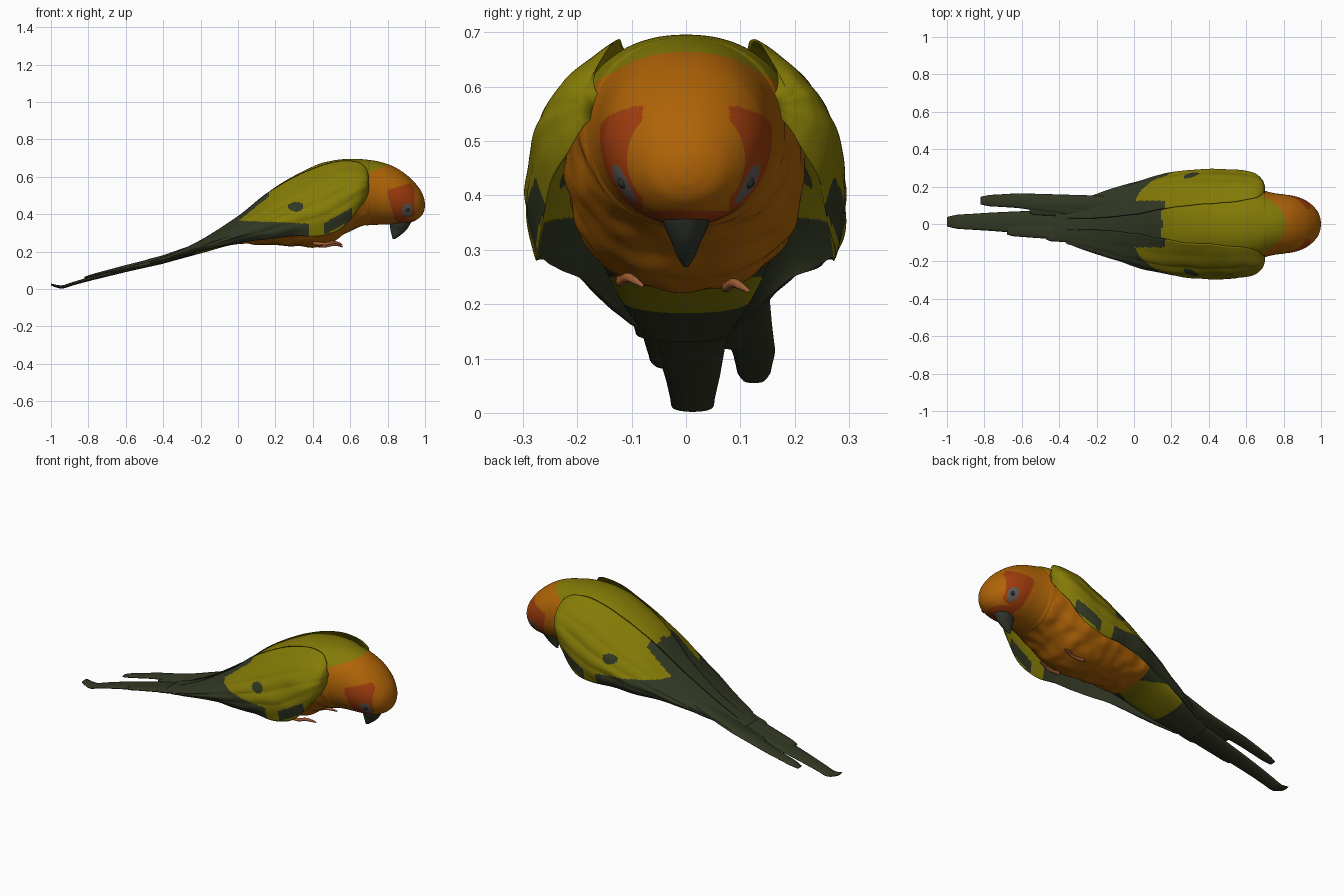
import bpy, bmesh, math
from mathutils import Vector, noise

if "Cube" in bpy.data.objects:
    bpy.data.objects.remove(bpy.data.objects["Cube"])


def material(name, rgb):
    m = bpy.data.materials.new(name)
    m.diffuse_color = (*rgb, 1)
    m.use_nodes = True
    m.node_tree.nodes["Principled BSDF"].inputs["Base Color"].default_value = m.diffuse_color
    return m


MATS = [material("orange", (0.43, 0.125, 0.002)),
        material("yellow_green", (0.23, 0.195, 0.002)),
        material("dark_green", (0.031, 0.039, 0.017)),
        material("red", (0.36, 0.046, 0.004)),
        material("grey_skin", (0.13, 0.11, 0.10)),
        material("beak_dark", (0.032, 0.038, 0.026)),
        material("foot_pink", (0.36, 0.11, 0.035)),
        material("eye_dark", (0.03, 0.025, 0.022))]
ORANGE, YELLOW, GREEN, RED, GREY, BEAK, FOOT, DARK = range(8)


def spline(st, steps):
    """Smooth rows of numbers through the given stations."""
    rows = []
    for i in range(len(st) - 1):
        a, b, c, d = st[max(i - 1, 0)], st[i], st[i + 1], st[min(i + 2, len(st) - 1)]
        for k in range(steps):
            t = k / steps
            rows.append([0.5 * (2 * q + (r - p) * t + (2 * p - 5 * q + 4 * r - s) * t * t
                                + (3 * q - p - 3 * r + s) * t ** 3)
                         for p, q, r, s in zip(a, b, c, d)])
    return rows + [list(st[-1])]


def loft(name, stations, ring, steps, rule):
    """Skin closed rings made from each station; rule picks a colour per face."""
    bm = bmesh.new()
    rings = [[bm.verts.new(p) for p in ring(*row)] for row in spline(stations, steps)]
    n = len(rings[0])
    for a, b in zip(rings, rings[1:]):
        for j in range(n):
            bm.faces.new((a[j], a[(j + 1) % n], b[(j + 1) % n], b[j]))
    bm.faces.new(rings[0])
    bm.faces.new(rings[-1])
    bmesh.ops.recalc_face_normals(bm, faces=bm.faces)
    for f in bm.faces:
        f.smooth = True
        f.material_index = rule(f.calc_center_median()) if callable(rule) else rule
    me = bpy.data.meshes.new(name)
    bm.to_mesh(me)
    bm.free()
    for m in MATS:
        me.materials.append(m)
    ob = bpy.data.objects.new(name, me)
    bpy.context.collection.objects.link(ob)
    return ob


# Body and head: x, top z, bottom z, half width
BODY = [(-0.42, .165, .13, .08), (-0.2, .25, .19, .125), (0, .38, .24, .165),
        (0.2, .545, .232, .195), (0.4, .655, .225, .215), (0.5, .685, .25, .217),
        (0.58, .695, .30, .207), (0.66, .694, .335, .188), (0.74, .684, .343, .167),
        (0.81, .664, .345, .157), (0.87, .633, .348, .146), (0.93, .585, .358, .119),
        (0.975, .53, .385, .077), (0.994, .487, .415, .038), (1.0, .455, .445, .004)]


def body_ring(x, top, bot, hw):
    pts = []
    for k in range(144):
        a = 2 * math.pi * k / 144
        c, s = math.cos(a), math.sin(a)
        e = 0.9 if x < 0.7 else 0.97
        p = Vector((x, hw * math.copysign(abs(c) ** e, c),
                    (top + bot) / 2 + (top - bot) / 2 * math.copysign(abs(s) ** e, s)))
        if 0.05 < x < 0.68 and s < 0.3:      # ruffled breast
            r = 0.009 * noise.noise(p * 16)
            p.y += r * c
            p.z += r * s
        pts.append(p)
    return pts


def body_colour(p):
    x, y, z = p.x, abs(p.y), p.z
    if x > 0.78:
        if math.hypot((x - 0.905) / 0.028, (z - 0.422) / 0.036) < 1 and y > 0.06:
            return GREY
        left = 0.80 + max(0, 0.5 - z) * 0.3
        if (left < x < 0.945 and z < 0.53 + (x - 0.8) * 0.3 and y > 0.08) \
                or (z < 0.372 and x > 0.85):
            return RED
    line = 0.33 + 0.55 * x if x < 0 else min(0.60 + 0.4 * (x - 0.65), 0.35 + 0.5 * x)
    if z > line:
        return YELLOW if x > 0.14 + 0.4 * abs(y - 0.05) else GREEN
    return ORANGE if x > 0.03 else YELLOW if x > -0.22 and z < 0.25 else GREEN


loft("body_and_head", BODY, body_ring, 18, body_colour)

# Wings: x, then (y, z) of the top edge, the middle and the bottom edge
WING = [(0.70, .185, .60, .20, .57, .19, .53), (0.685, .16, .645, .233, .57, .215, .48),
        (0.64, .135, .680, .258, .56, .25, .42), (0.55, .12, .686, .268, .53, .268, .32),
        (0.44, .11, .66, .270, .48, .274, .282), (0.3, .10, .60, .264, .43, .264, .282),
        (0.15, .08, .51, .243, .375, .237, .265), (0, .05, .39, .205, .315, .19, .245),
        (-0.2, .03, .262, .145, .232, .14, .20), (-0.36, .03, .185, .095, .172, .09, .155)]


def wing_colour(p):
    x, y, z = p.x, abs(p.y), p.z
    if math.hypot((x - 0.31) / 0.042, (z - 0.44) / 0.026) < 1:
        return GREEN
    if 0.46 < x < 0.61 and abs(z - 0.32 - 0.55 * (x - 0.46)) < 0.032:
        return GREEN
    if x < 0.0 or (x < 0.17 and y < 0.125) or (x < 0.38 and z < 0.35 + 0.04 * (0.38 - x)):
        return GREEN
    return YELLOW


for side, label in ((1, "left"), (-1, "right")):
    def wing_ring(x, y0, z0, y1, z1, y2, z2):
        def arc(t, inset):
            w = ((1 - t) * (1 - 2 * t), 4 * t * (1 - t), t * (2 * t - 1))
            y = w[0] * y0 + w[1] * (y1 - inset) + w[2] * y2
            z = w[0] * z0 + w[1] * z1 + w[2] * z2
            if not inset:                    # feather ridges
                y += 0.006 * abs(math.sin(5 * math.pi * (t + 0.12 * x))) * min(1, (0.7 - x) * 6) * 4 * t * (1 - t)
                y += 0.006 * noise.noise(Vector((x * 9, t * 5, side)))
            return Vector((x, side * y, z))
        n = 56
        return [arc(k / n, 0) for k in range(n + 1)] + [arc(k / n, 0.045) for k in range(n - 1, 0, -1)]
    loft(label + "_wing", WING, wing_ring, 18, wing_colour)


# Tail feathers: flat strips that droop backwards
def droop(x):
    pts = [(-1.0, .024), (-0.95, .009), (-0.8, .052), (-0.6, .103), (-0.4, .15),
           (-0.2, .215), (0.0, .30)]
    for (a, za), (b, zb) in zip(pts, pts[1:]):
        if x <= b:
            return za + (zb - za) * (x - a) / (b - a)
    return 0.30


def feather_ring(x, y, z, hw, th):
    return [Vector((x, y + hw * math.cos(a), z + th * math.sin(a)))
            for a in (2 * math.pi * k / 16 for k in range(16))]


# start y, end y, start half width, end half width, end x, lift
FEATHERS = [(0.0, 0.012, .09, .034, -1.0, 0), (0.08, 0.125, .07, .027, -0.82, .014),
            (-0.07, -0.055, .06, .035, -0.47, .006), (0.05, 0.085, .06, .035, -0.56, .010),
            (-0.03, -0.035, .07, .028, -0.68, .004), (0.10, 0.115, .05, .03, -0.5, .02)]
for i, (ya, yb, wa, wb, xe, lift) in enumerate(FEATHERS):
    rows = []
    for k in range(17):
        t = k / 16
        x = -0.12 + (xe + 0.12) * t
        rows.append((x, ya + (yb - ya) * min(1, t * 1.4), droop(x) + lift,
                     wa + (wb - wa) * t, 0.018 - 0.010 * t))
    x, y, z, hw, th = rows[-1]
    rows[-1] = (x, y, z, hw * 0.75, th * 0.7)
    loft("tail_feather_%d" % (i + 1), rows, feather_ring, 3, GREEN)


# Hooked beak: z, back x, front x, half width
def beak_ring(z, xa, xb, hw):
    return [Vector(((xa + xb) / 2 + (xb - xa) / 2 * math.cos(a), hw * math.sin(a), z))
            for a in (2 * math.pi * k / 24 for k in range(24))]


loft("beak", [(.39, .81, .94, .042), (.35, .812, .922, .042), (.315, .815, .90, .027),
              (.287, .822, .868, .016), (.268, .826, .84, .004)], beak_ring, 6, BEAK)


# Toes and eyes on both sides
def tube_ring(x, y, z, r):
    return [Vector((x, y + r * math.cos(a), z + r * math.sin(a)))
            for a in (2 * math.pi * k / 10 for k in range(10))]


for side, label, lift in ((1, "left", -0.006), (-1, "right", 0.004)):
    y = side * 0.075 if side > 0 else -0.12
    loft(label + "_toe", [(0.40, y, .24 + lift, .010), (0.47, y, .237 + lift, .009),
                          (0.51, y + .012, .245 + lift, .009), (0.54, y + .025, .240 + lift, .007),
                          (0.56, y + .04, .23 + lift, .003)], tube_ring, 5, FOOT)
    bpy.ops.mesh.primitive_uv_sphere_add(segments=20, ring_count=12, radius=0.011,
                                         location=(0.907, side * 0.115, 0.424))
    eye = bpy.context.object
    eye.name = label + "_eye"
    eye.data.materials.append(MATS[DARK])
    bpy.ops.object.shade_smooth()
